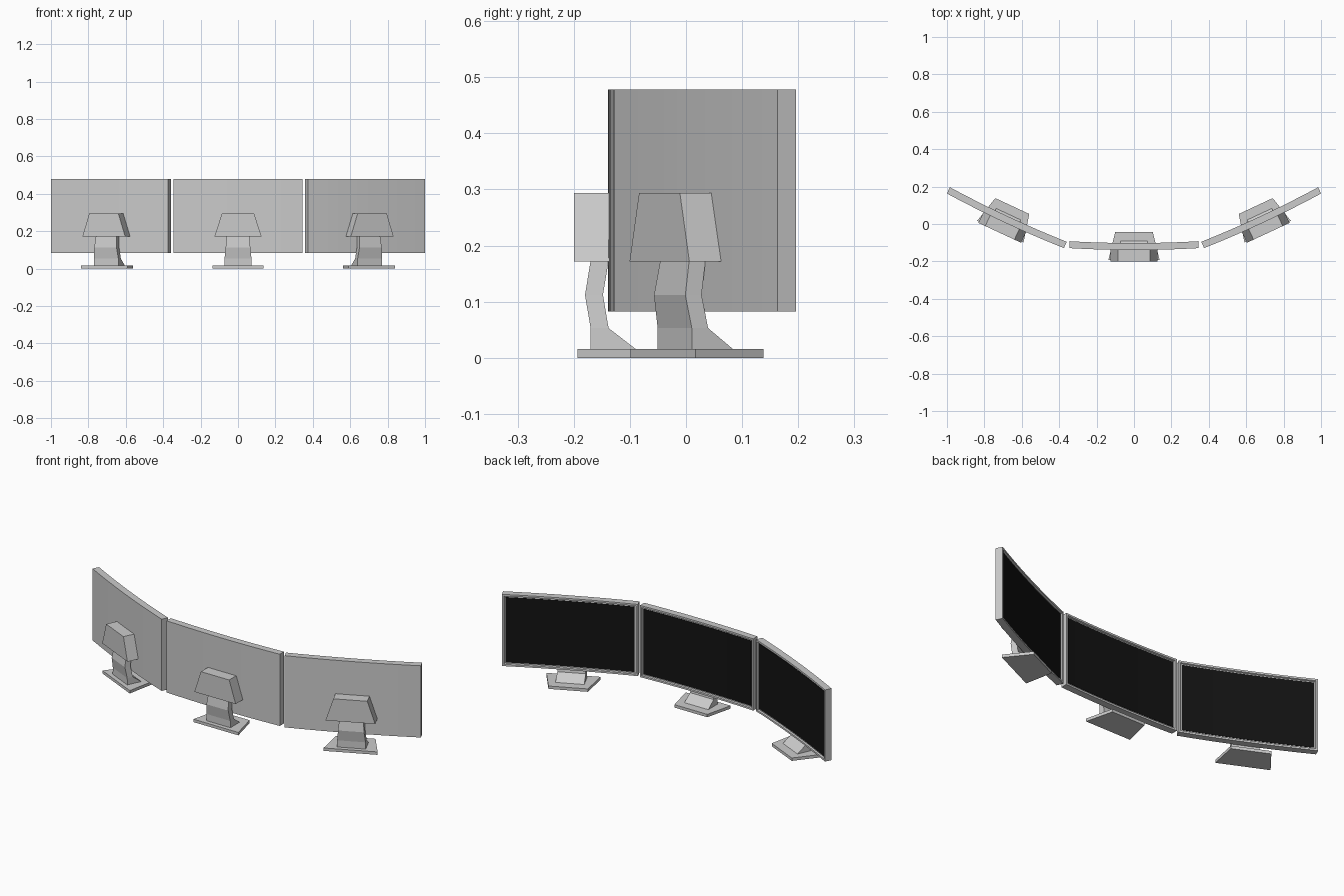
import bpy, bmesh
from math import radians
from mathutils import Vector

if "Cube" in bpy.data.objects:
    bpy.data.objects.remove(bpy.data.objects["Cube"])

HALF_W = 0.345           # half width of a display
SAG = 0.010              # how far the middle bows away from the viewer
SEGMENTS = 12


def to_mesh(bm, name, mat=None):
    bmesh.ops.recalc_face_normals(bm, faces=bm.faces[:])
    me = bpy.data.meshes.new(name)
    bm.to_mesh(me)
    bm.free()
    if mat:
        me.materials.append(mat)
    return me


def box(x, y0, y1, z0, z1):
    bm = bmesh.new()
    bmesh.ops.create_cube(bm, size=1)
    for v in bm.verts:
        v.co = Vector((v.co.x * 2 * x,
                       y0 + (v.co.y + 0.5) * (y1 - y0),
                       z0 + (v.co.z + 0.5) * (z1 - z0)))
    bm.normal_update()
    return bm


def bend(bm):
    # slice into columns, then curve around the viewer
    for i in range(1, SEGMENTS):
        x = -HALF_W + 2 * HALF_W * i / SEGMENTS
        bmesh.ops.bisect_plane(bm, geom=bm.verts[:] + bm.edges[:] + bm.faces[:],
                               plane_co=(x, 0, 0), plane_no=(1, 0, 0))
    for v in bm.verts:
        v.co.y += SAG * ((v.co.x / HALF_W) ** 2 - 1)


def loft(sections):
    # join quads of equal corner count and cap both ends
    bm = bmesh.new()
    rings = [[bm.verts.new(p) for p in s] for s in sections]
    for a, b in zip(rings, rings[1:]):
        for i in range(len(a)):
            j = (i + 1) % len(a)
            bm.faces.new((a[i], a[j], b[j], b[i]))
    bm.faces.new(rings[0][::-1])
    bm.faces.new(rings[-1])
    return bm


def section(z, y0, w0, y1, w1):
    return [(-w0, y0, z), (w0, y0, z), (w1, y1, z), (-w1, y1, z)]


black = bpy.data.materials.new("screen_black")
black.diffuse_color = (0.006, 0.006, 0.006, 1)
black.use_nodes = True
black.node_tree.nodes["Principled BSDF"].inputs["Base Color"].default_value = black.diffuse_color

# display housing with a recessed front
bm = box(HALF_W, -0.129, -0.092, 0.083, 0.478)
front = [f for f in bm.faces if f.normal.y > 0.9]
bmesh.ops.inset_region(bm, faces=front, thickness=0.014)
bmesh.ops.inset_region(bm, faces=front, thickness=0.004, depth=-0.008)
bend(bm)
housing = to_mesh(bm, "display_housing")

# dark screen inside the recess
bm = box(HALF_W - 0.018, -0.104, -0.098, 0.101, 0.460)
bend(bm)
screen = to_mesh(bm, "screen", black)

# tapered foot plate
base = to_mesh(loft([section(z, -0.193, 0.137, -0.042, 0.100)
                     for z in (0, 0.016)]), "stand_base")

# kinked neck with a sloping toe
neck = to_mesh(loft([
    section(0.016, -0.170, 0.073, -0.090, 0.073),
    section(0.053, -0.170, 0.072, -0.138, 0.072),
    section(0.112, -0.180, 0.066, -0.148, 0.066),
    section(0.173, -0.170, 0.061, -0.138, 0.061)]), "stand_neck")

# trapezoid mount behind the display
mount = to_mesh(loft([section(0.172, -0.200, 0.126, -0.136, 0.126),
                      section(0.294, -0.200, 0.086, -0.136, 0.086)]), "rear_mount")

# three stations: centre and two angled wings
for label, side in (("left", -1), ("centre", 0), ("right", 1)):
    for me in (housing, screen, base, neck, mount):
        ob = bpy.data.objects.new(f"{label}_{me.name}", me)
        ob.location = (side * 0.633, abs(side) * 0.134, 0)
        ob.rotation_euler.z = side * radians(25)
        bpy.context.collection.objects.link(ob)
